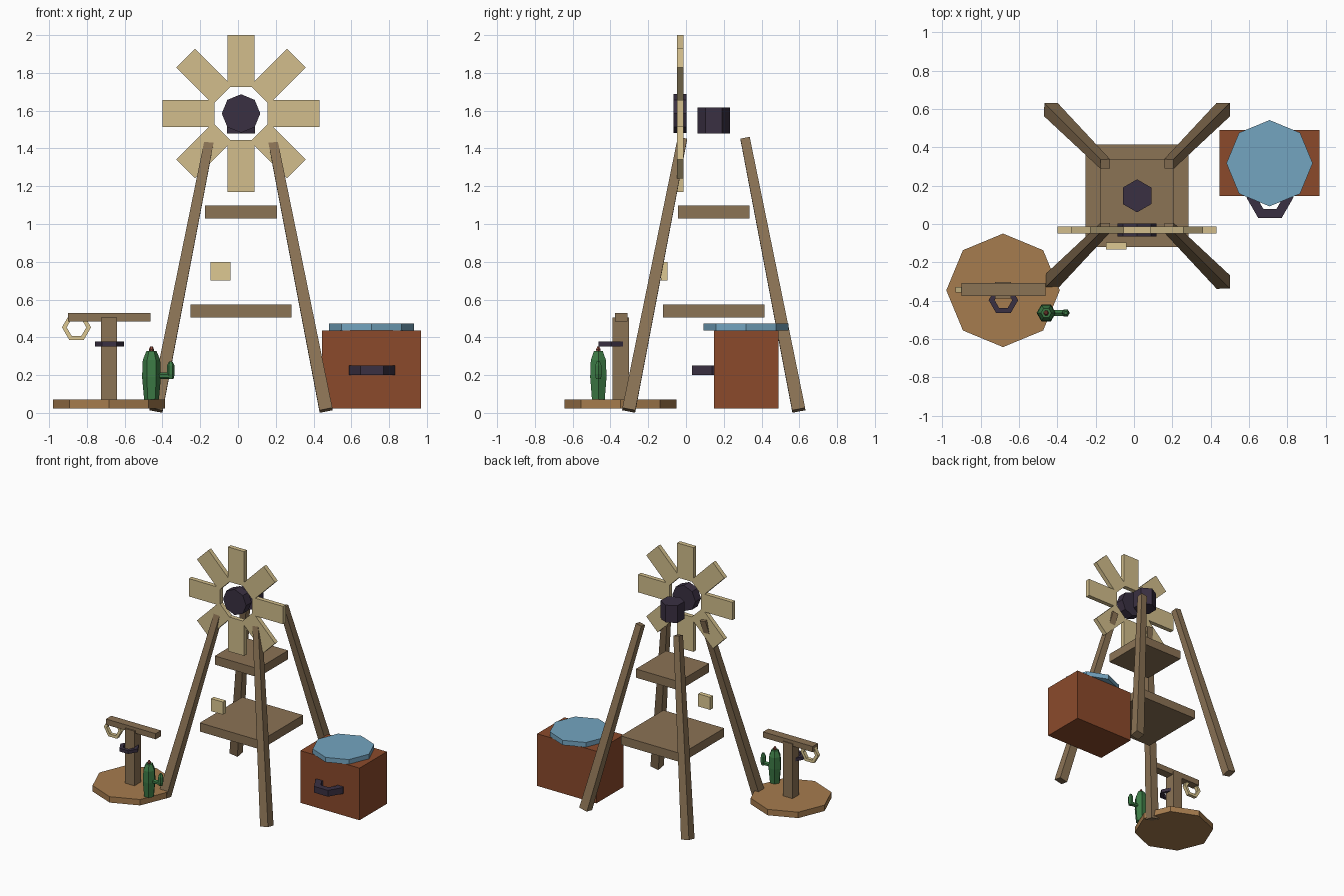
import bpy, bmesh
from math import cos, sin, pi, sqrt
from mathutils import Vector, Matrix

if "Cube" in bpy.data.objects:
    bpy.data.objects.remove(bpy.data.objects["Cube"])


def material(name, hex_colour):
    rgb = [int(hex_colour[i:i + 2], 16) / 255 for i in (0, 2, 4)]
    m = bpy.data.materials.new(name)
    m.diffuse_color = [((c + 0.055) / 1.055) ** 2.4 for c in rgb] + [1]
    m.use_nodes = True
    m.node_tree.nodes["Principled BSDF"].inputs["Base Color"].default_value = m.diffuse_color
    return m


WOOD = material("wood", "8B7355")
LIGHT = material("light_wood", "D2BE8C")
PALE = material("pale_wood", "DEC992")
BASE = material("base_wood", "A67C4E")
DARK = material("dark_metal", "3A3042")
RED = material("red_wood", "8B4A2B")
BLUE = material("water", "74A5C0")
GREEN = material("cactus_green", "3C7A45")
BUD = material("bud_red", "8C4A3C")


def finish(name, bm, mat, matrix):
    bmesh.ops.recalc_face_normals(bm, faces=bm.faces)
    mesh = bpy.data.meshes.new(name)
    bm.to_mesh(mesh)
    bm.free()
    mesh.materials.append(mat)
    ob = bpy.data.objects.new(name, mesh)
    ob.matrix_world = matrix
    bpy.context.collection.objects.link(ob)
    return ob


def box(name, lo, hi, mat, matrix=Matrix()):
    lo, hi = Vector(lo), Vector(hi)
    bm = bmesh.new()
    bmesh.ops.create_cube(bm, size=1)
    for v in bm.verts:
        v.co = (lo + hi) / 2 + v.co * (hi - lo)
    return finish(name, bm, mat, matrix)


def lathe(name, profile, n, loc, mat, rot=Matrix(), phase=0.0, closed=False):
    """Sweep (radius, height) points round z with n flat sides."""
    bm = bmesh.new()
    rings = [[bm.verts.new((r * cos(phase + 2 * pi * i / n), r * sin(phase + 2 * pi * i / n), z))
              for i in range(n)] for r, z in profile]
    pairs = list(zip(rings, rings[1:]))
    if closed:
        pairs.append((rings[-1], rings[0]))
    else:
        bm.faces.new(rings[0])
        bm.faces.new(rings[-1])
    for a, b in pairs:
        for i in range(n):
            j = (i + 1) % n
            bm.faces.new((a[i], a[j], b[j], b[i]))
    return finish(name, bm, mat, Matrix.Translation(loc) @ rot)


def prism(name, r, h, n, loc, mat, **kw):
    return lathe(name, [(r, -h / 2), (r, h / 2)], n, loc, mat, **kw)


def hex_ring(name, outer, inner, h, loc, mat, rot=Matrix()):
    prof = [(inner, -h / 2), (outer, -h / 2), (outer, h / 2), (inner, h / 2)]
    return lathe(name, prof, 6, loc, mat, rot, closed=True)


FACE_FRONT = Matrix.Rotation(pi / 2, 4, 'X')
CX, CY = 0.016, 0.147

# Tower: four splayed tapered legs and two platforms
for sx, side in ((-1, "left"), (1, "right")):
    for sy, end in ((-1, "front"), (1, "back")):
        foot = Vector((CX + sx * 0.45, CY + sy * 0.45, 0.014))
        top = Vector((CX + sx * 0.166, CY + sy * 0.166, 1.452))
        d = top - foot
        rot = Vector((0, 0, 1)).rotation_difference(d).to_matrix().to_4x4()
        lathe(f"{end}_{side}_leg", [(0.035 * sqrt(2), 0), (0.025 * sqrt(2), d.length)],
              4, foot, WOOD, rot, phase=pi / 4)
for name, half, z0, z1 in (("lower_platform", 0.268, 0.505, 0.574),
                           ("upper_platform", 0.19, 1.029, 1.098)):
    box(name, (CX - half, CY - half, z0), (CX + half, CY + half, z1), WOOD)
box("small_sign", (-0.145, -0.132, 0.70), (-0.04, -0.097, 0.80), PALE)

# Wind wheel: eight blades, hub and gearbox
WHEEL = Vector((CX, -0.031, 1.585))
for i in range(8):
    m = Matrix.Translation(WHEEL) @ Matrix.Rotation(i * pi / 4, 4, 'Y')
    box(f"blade_{i + 1}", (-0.071, -0.0175, 0.14), (0.071, 0.0175, 0.415), LIGHT, m)
prism("wheel_hub", 0.102, 0.069, 8, WHEEL, DARK, rot=FACE_FRONT)
prism("gearbox", 0.086, 0.138, 6, (CX, CY, 1.548), DARK, phase=pi / 2)

# Water trough with octagonal water surface and handle
box("trough", (0.446, 0.147, 0.022), (0.968, 0.491, 0.437), RED)
prism("trough_water", 0.225, 0.038, 8, (0.707, 0.317, 0.455), BLUE)
hex_ring("trough_handle", 0.122, 0.068, 0.05, (0.709, 0.137, 0.226), DARK)

# Hitching post on an octagonal base
prism("post_base", 0.296, 0.047, 8, (-0.683, -0.346, 0.0465), BASE)
box("hitching_post", (-0.726, -0.388, 0.06), (-0.641, -0.303, 0.505), WOOD)
box("hitching_beam", (-0.90, -0.376, 0.484), (-0.462, -0.309, 0.529), WOOD)
hex_ring("post_ring", 0.077, 0.046, 0.026, (-0.681, -0.397, 0.365), DARK)
hex_ring("rope_loop", 0.077, 0.052, 0.028, (-0.855, -0.343, 0.453), PALE, FACE_FRONT)

# Cactus with one bent arm and a bud
CACTUS = Vector((-0.458, -0.464, 0))
lathe("cactus_body", [(0.039, 0.07), (0.05, 0.19), (0.046, 0.28), (0.027, 0.327)],
      6, CACTUS, GREEN)
lathe("cactus_bud", [(0.008, 0.315), (0.014, 0.335), (0.006, 0.352)], 6, CACTUS, BUD)
prism("cactus_arm", 0.017, 0.10, 6, CACTUS + Vector((0.055, 0, 0.196)), GREEN,
      rot=Matrix.Rotation(pi / 2, 4, 'Y'))
lathe("cactus_forearm", [(0.015, 0.18), (0.021, 0.205), (0.02, 0.25), (0.009, 0.273)],
      6, CACTUS + Vector((0.102, 0, 0)), GREEN)
